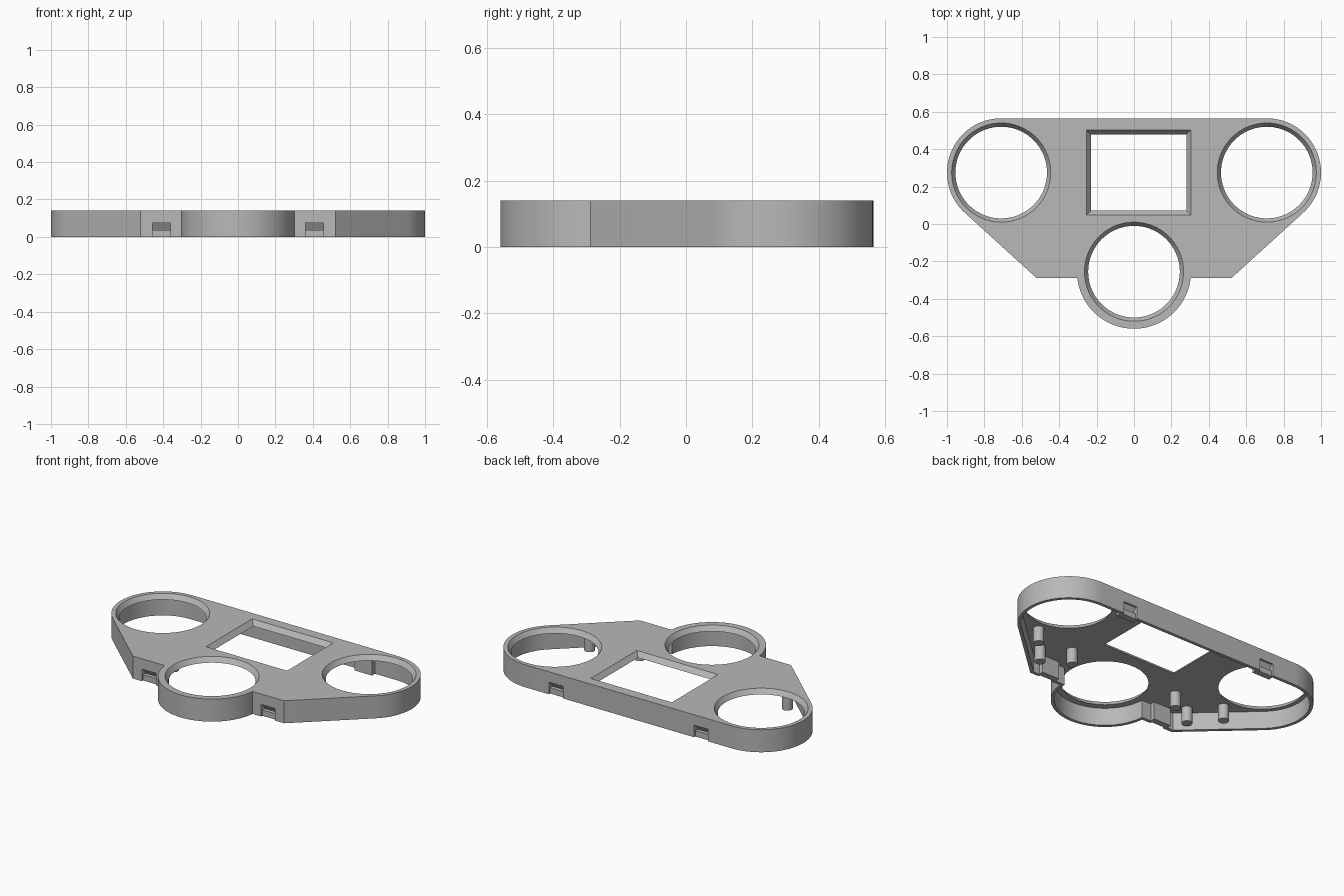
import bpy, bmesh, math
from mathutils import Vector

if "Cube" in bpy.data.objects:
    bpy.data.objects.remove(bpy.data.objects["Cube"], do_unlink=True)

HEIGHT, CEILING, WALL = 0.14, 0.11, 0.02
EAR = Vector((0.71, 0.275))
LOBE_Y = -0.255

grey = bpy.data.materials.new("plain grey")
grey.use_nodes = True
colour = (0.48, 0.48, 0.48, 1)
grey.diffuse_color = colour
grey.node_tree.nodes["Principled BSDF"].inputs["Base Color"].default_value = colour


def loft(name, lower, upper):
    """Solid between two matching loops of 3D points."""
    bm = bmesh.new()
    a = [bm.verts.new(p) for p in lower]
    b = [bm.verts.new(p) for p in upper]
    bm.faces.new(a)
    bm.faces.new(b)
    for i in range(len(a)):
        j = (i + 1) % len(a)
        bm.faces.new((a[i], a[j], b[j], b[i]))
    bmesh.ops.recalc_face_normals(bm, faces=bm.faces)
    mesh = bpy.data.meshes.new(name)
    bm.to_mesh(mesh)
    bm.free()
    mesh.materials.append(grey)
    obj = bpy.data.objects.new(name, mesh)
    bpy.context.collection.objects.link(obj)
    return obj


def prism(name, points, z0, z1):
    return loft(name, [(x, y, z0) for x, y in points], [(x, y, z1) for x, y in points])


def arc(cx, cy, r, start, end, count):
    steps = [start + (end - start) * i / count for i in range(count + 1)]
    return [(cx + r * math.cos(t), cy + r * math.sin(t)) for t in steps]


def circle(cx, cy, r, count=72):
    return arc(cx, cy, r, 0, math.tau, count)[:-1]


def outline(d):
    """Plan outline moved inwards by d."""
    corner = Vector((0.52 - 0.387 * d, -0.29 + d))
    r, to_corner = 0.29 - d, corner - EAR
    tangent = math.atan2(to_corner.y, to_corner.x) + math.acos(r / to_corner.length)
    lobe = 0.305 - d
    rise = corner.y - LOBE_Y
    meet = math.atan2(rise, math.sqrt(lobe ** 2 - rise ** 2))
    half = arc(*EAR, r, math.pi / 2, tangent, 32) + [tuple(corner)]
    front = arc(0, LOBE_Y, lobe, meet, -math.pi - meet, 40)
    return half + front + [(-x, y) for x, y in reversed(half)]


def combine(target, tool, operation):
    mod = target.modifiers.new(operation.lower(), "BOOLEAN")
    mod.operation, mod.solver, mod.object = operation, "EXACT", tool
    bpy.context.view_layer.objects.active = target
    bpy.ops.object.modifier_apply(modifier=mod.name)
    bpy.data.objects.remove(tool, do_unlink=True)


# Hollow shell, open underneath
shell = prism("panel_shell", outline(0), 0, HEIGHT)
combine(shell, prism("cavity", outline(WALL), -0.1, CEILING), "DIFFERENCE")

# Bevelled round openings
for cx, cy in ((EAR.x, EAR.y), (-EAR.x, EAR.y), (0, LOBE_Y)):
    low = [(x, y, CEILING - 0.03) for x, y in circle(cx, cy, 0.225)]
    high = [(x, y, HEIGHT + 0.03) for x, y in circle(cx, cy, 0.285)]
    combine(shell, loft("round_opening", low, high), "DIFFERENCE")


# Bevelled rectangular window
def window_loop(grow, z):
    w, h = 0.255 + grow, 0.203 + grow
    return [(0.025 + sx * w, 0.275 + sy * h, z)
            for sx, sy in ((-1, -1), (1, -1), (1, 1), (-1, 1))]


combine(shell, loft("window", window_loop(-0.024, CEILING - 0.03),
                    window_loop(0.048, HEIGHT + 0.03)), "DIFFERENCE")

# Snap pockets: a block inside the wall with a notch cut from outside
NOTCH = ((-0.02, -0.02), (-0.02, 0.075), (0.012, 0.075),
         (0.036, 0.036), (0.012, 0.036), (0.012, -0.02))
for x, edge, inward in ((0.41, -0.29, 1), (-0.41, -0.29, 1),
                        (0.5, 0.565, -1), (-0.5, 0.565, -1)):
    y0, y1 = edge + inward * 0.005, edge + inward * 0.05
    block = [(x - 0.06, y0), (x + 0.06, y0), (x + 0.06, y1), (x - 0.06, y1)]
    combine(shell, prism("pocket_block", block, 0, CEILING + 0.01), "UNION")
    sides = [[(x + s * 0.048, edge + inward * d, z) for d, z in NOTCH] for s in (-1, 1)]
    combine(shell, loft("notch", *sides), "DIFFERENCE")

# Mounting posts under the plate
posts = []
for side, label in ((1, "left"), (-1, "right")):
    for i, (x, y) in enumerate(((0.38, -0.09), (0.54, -0.18), (0.68, -0.025))):
        posts.append(prism(f"{label}_post_{i + 1}", circle(side * x, y, 0.031, 32),
                           0.015, CEILING + 0.005))

# Smooth curves with crisp edges
for obj in [shell] + posts:
    bpy.ops.object.select_all(action="DESELECT")
    obj.select_set(True)
    bpy.context.view_layer.objects.active = obj
    bpy.ops.object.shade_smooth_by_angle(angle=math.radians(25))
